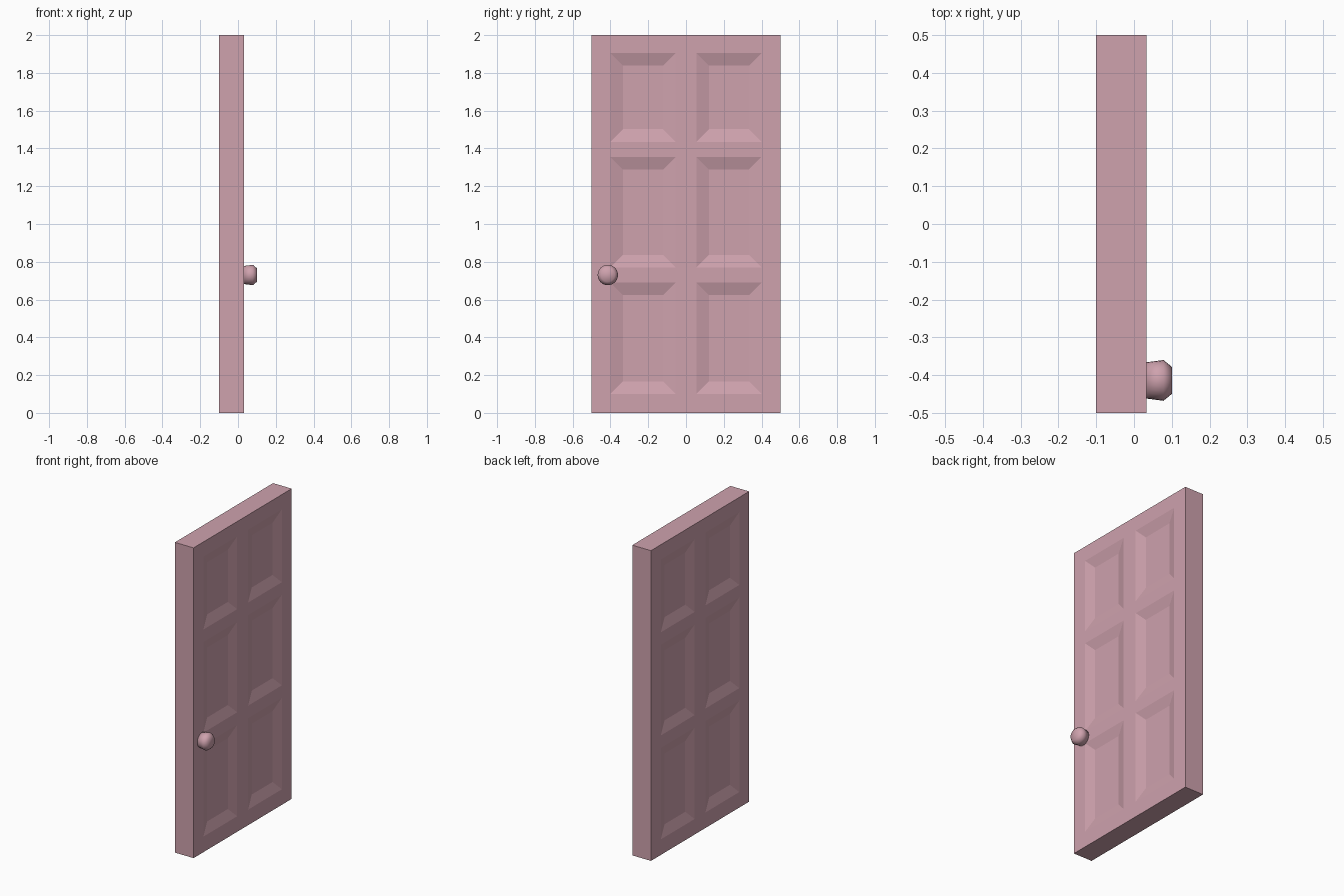
import bpy, bmesh
from math import sin, cos, tau

if "Cube" in bpy.data.objects:
    bpy.data.objects.remove(bpy.data.objects["Cube"])

pink = bpy.data.materials.new("pink_paint")
pink.diffuse_color = (0.62, 0.36, 0.42, 1)
pink.use_nodes = True
pink.node_tree.nodes["Principled BSDF"].inputs["Base Color"].default_value = pink.diffuse_color


def make_object(name, bm):
    mesh = bpy.data.meshes.new(name)
    bmesh.ops.recalc_face_normals(bm, faces=bm.faces)
    bm.to_mesh(mesh)
    bm.free()
    obj = bpy.data.objects.new(name, mesh)
    bpy.context.collection.objects.link(obj)
    mesh.materials.append(pink)
    return obj


# Door slab with recessed panels on both faces
BACK, FRONT = -0.1, 0.033
COLUMNS = [(-0.4, -0.055), (0.055, 0.4)]
ROWS = [(0.1, 0.69), (0.77, 1.355), (1.435, 1.905)]

bm = bmesh.new()
bmesh.ops.create_cube(bm, size=1)
for v in bm.verts:
    v.co.x = FRONT if v.co.x > 0 else BACK
    v.co.z = 2 * (v.co.z + 0.5)


def cut(point, normal):
    bmesh.ops.bisect_plane(bm, geom=bm.verts[:] + bm.edges[:] + bm.faces[:],
                           plane_co=point, plane_no=normal)


for span in COLUMNS:
    for y in span:
        cut((0, y, 0), (0, 1, 0))
for span in ROWS:
    for z in span:
        cut((0, 0, z), (0, 0, 1))


def is_panel(face):
    c = face.calc_center_median()
    return (abs(face.normal.x) > 0.9
            and any(a < c.y < b for a, b in COLUMNS)
            and any(a < c.z < b for a, b in ROWS))


bm.normal_update()
bmesh.ops.inset_individual(bm, faces=[f for f in bm.faces if is_panel(f)],
                           thickness=0.067, depth=-0.02, use_even_offset=True)
make_object("door_panel", bm)

# Round knob on the front face, turned about the x axis
SIDES = 24
PROFILE = [(0.033, 0.048), (0.078, 0.054), (0.1, 0.036)]
bm = bmesh.new()
rings = [[bm.verts.new((x, -0.414 + r * cos(tau * i / SIDES), 0.73 + r * sin(tau * i / SIDES)))
          for i in range(SIDES)] for x, r in PROFILE]
for a, b in zip(rings, rings[1:]):
    for i in range(SIDES):
        j = (i + 1) % SIDES
        bm.faces.new((a[i], a[j], b[j], b[i]))
bm.faces.new(rings[0])
bm.faces.new(rings[-1])
for f in bm.faces:
    f.smooth = True
make_object("door_knob", bm)
